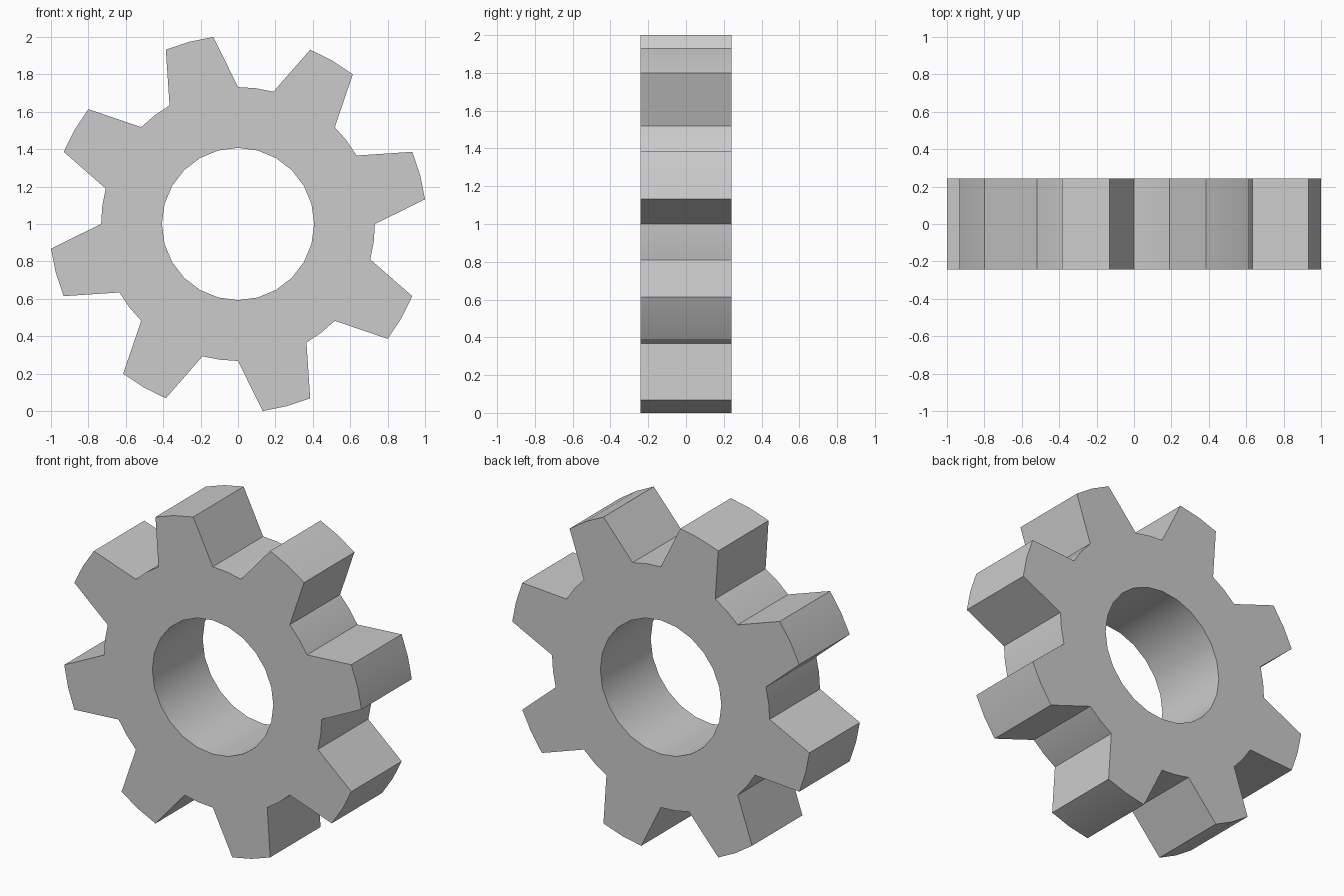
import bpy, bmesh
from math import cos, sin, radians

if "Cube" in bpy.data.objects:
    bpy.data.objects.remove(bpy.data.objects["Cube"])

TEETH = 8
TIP, ROOT, BORE = 1.0085, 0.732, 0.407
HALF = 0.242
CENTRE_Z = 1.0

# one tooth in 7.5 degree steps: valley start, three tip points, two valley points
TOOTH = [ROOT, TIP, TIP, TIP, ROOT, ROOT]
radii = TOOTH * TEETH
N = len(radii)      # outline points
M = N // 2          # bore sides

bm = bmesh.new()


def ring(rs, y):
    step = 360 / len(rs)
    return [bm.verts.new((r * cos(radians(i * step)), y,
                          CENTRE_Z + r * sin(radians(i * step))))
            for i, r in enumerate(rs)]


def wall(a, b):
    n = len(a)
    for i in range(n):
        k = (i + 1) % n
        bm.faces.new((a[i], b[i], b[k], a[k]))


def cap(outer, inner):
    for j in range(M):
        k = (j + 1) % M
        bm.faces.new((outer[2 * j], outer[2 * j + 1], outer[2 * k],
                      inner[k], inner[j]))


# outlines and bore on the front and back planes
front, back = ring(radii, -HALF), ring(radii, HALF)
bore_front, bore_back = ring([BORE] * M, -HALF), ring([BORE] * M, HALF)

# toothed rim, bore wall and the two flat faces
wall(front, back)
wall(bore_front, bore_back)
cap(front, bore_front)
cap(back, bore_back)
bmesh.ops.recalc_face_normals(bm, faces=bm.faces)

mesh = bpy.data.meshes.new("gear")
bm.to_mesh(mesh)
bm.free()
gear = bpy.data.objects.new("gear", mesh)
bpy.context.collection.objects.link(gear)

# smooth bore, tips and valleys; crisp tooth edges
bpy.context.view_layer.objects.active = gear
gear.select_set(True)
bpy.ops.object.shade_smooth_by_angle(angle=radians(30))
